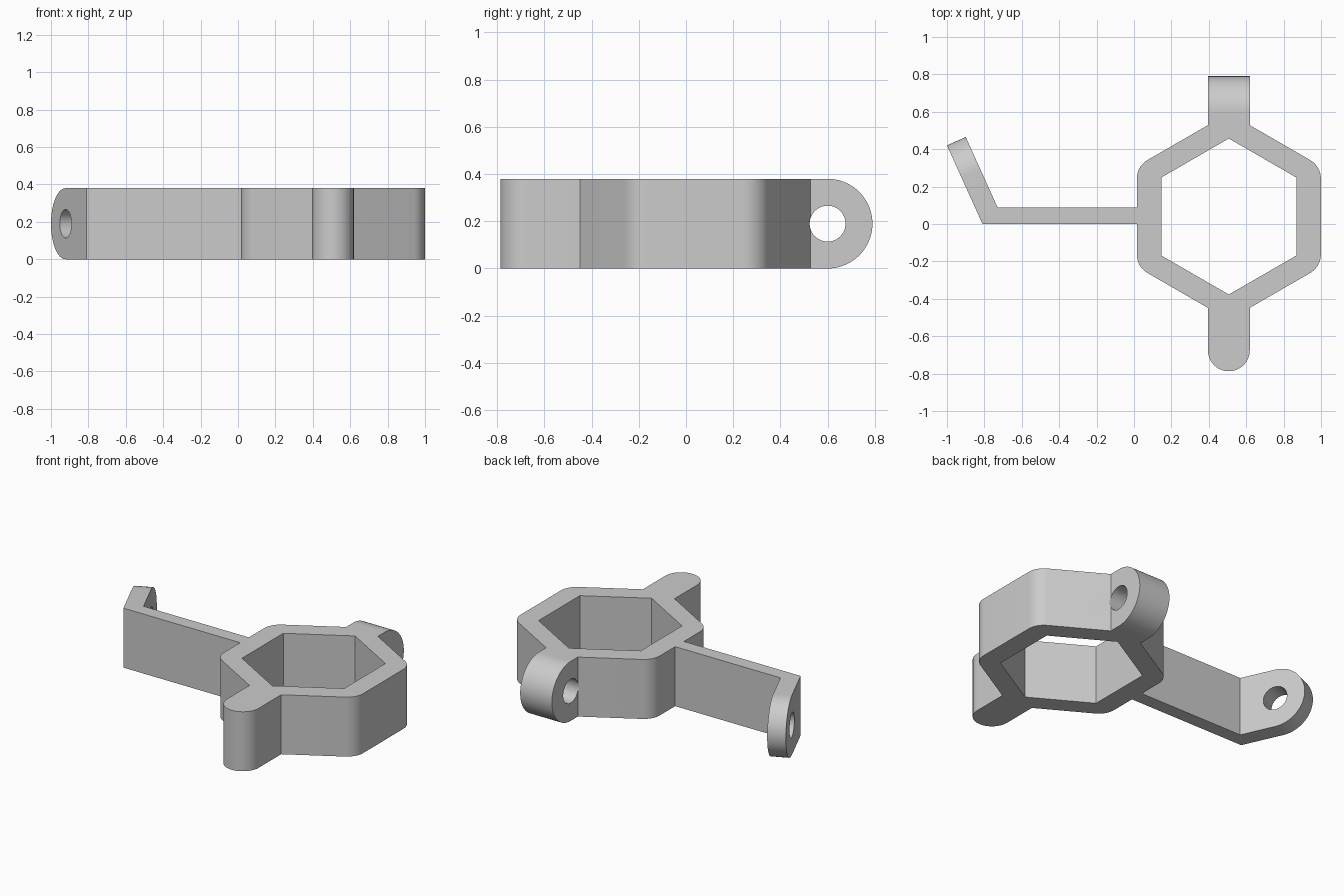
import bpy, bmesh
from math import cos, sin, tan, pi, radians, sqrt
from mathutils import Matrix, Vector

cube = bpy.data.objects.get("Cube")
if cube:
    bpy.data.objects.remove(cube, do_unlink=True)

HEIGHT = 0.38
MID = HEIGHT / 2
HOLE = 0.076
CX, CY = 0.507, 0.04        # ring centre
TAB = 0.112                 # half width of tab and ear
INNER_R = 0.417             # inner hexagon corner radius
HALF_X = 0.492              # outer half width of the ring
APEX = 0.553                # outer front and back corners of the ring
SLOPE = tan(radians(30))

grey = bpy.data.materials.new("light_grey")
grey.use_nodes = True
grey.diffuse_color = (0.6, 0.6, 0.6, 1)
grey.node_tree.nodes["Principled BSDF"].inputs["Base Color"].default_value = grey.diffuse_color


def arc(cx, cy, r, start, end, steps):
    """Points on an arc, angles in degrees."""
    angles = [radians(start + (end - start) * i / steps) for i in range(steps + 1)]
    return [(round(cx + r * cos(a), 6), round(cy + r * sin(a), 6)) for a in angles]


def circle(cx, cy, r):
    return arc(cx, cy, r, 0, 360, 48)[:-1]


def prism(name, loops, depth, matrix=Matrix()):
    """Extrude an outline, with optional holes, along local z."""
    bm = bmesh.new()
    edges = []
    for loop in loops:
        vs = [bm.verts.new((u, v, 0)) for u, v in loop]
        edges += [bm.edges.new((vs[i - 1], vs[i])) for i in range(len(vs))]
    bmesh.ops.triangle_fill(bm, use_beauty=True, edges=edges, normal=(0, 0, 1))
    result = bmesh.ops.extrude_face_region(bm, geom=bm.faces[:], use_keep_orig=True)
    top = [g for g in result["geom"] if isinstance(g, bmesh.types.BMVert)]
    bmesh.ops.translate(bm, verts=top, vec=(0, 0, depth))
    bmesh.ops.transform(bm, matrix=matrix, verts=bm.verts[:])
    bmesh.ops.recalc_face_normals(bm, faces=bm.faces[:])
    mesh = bpy.data.meshes.new(name)
    bm.to_mesh(mesh)
    bm.free()
    mesh.materials.append(grey)
    obj = bpy.data.objects.new(name, mesh)
    bpy.context.collection.objects.link(obj)
    return obj


def frame(u, v, w, origin):
    """Matrix that maps local axes to u, v, w at an origin."""
    m = Matrix((u, v, w)).transposed().to_4x4()
    m.translation = origin
    return m


def cut(obj, cutter):
    mod = obj.modifiers.new("cut", 'BOOLEAN')
    mod.operation = 'DIFFERENCE'
    mod.solver = 'EXACT'
    mod.object = cutter
    bpy.context.view_layer.objects.active = obj
    bpy.ops.object.modifier_apply(modifier=mod.name)


# Hexagonal ring with rounded side corners
fillet = 0.115
side_x = HALF_X - fillet
side_y = APEX - HALF_X * SLOPE - fillet * SLOPE
outline = [(0, APEX)]
outline += arc(-side_x, side_y, fillet, 120, 180, 10)
outline += arc(-side_x, -side_y, fillet, 180, 240, 10)
outline += [(0, -APEX)]
outline += arc(side_x, -side_y, fillet, 300, 360, 10)
outline += arc(side_x, side_y, fillet, 0, 60, 10)
opening = [(INNER_R * sin(i * pi / 3), INNER_R * cos(i * pi / 3)) for i in range(6)]
ring = prism("hexagon_ring", [outline, opening], HEIGHT, Matrix.Translation((CX, CY, 0)))

# Front tab with a round end, fitted to the ring's front corner
root = -APEX + TAB * SLOPE
tab_outline = [(0, -APEX), (-TAB, root)] + arc(0, -0.715, TAB, 180, 360, 28) + [(TAB, root)]
tab = prism("front_tab", [tab_outline], HEIGHT, Matrix.Translation((CX, CY, 0)))

# Rear ear with a cross hole, fitted to the ring's back corner
EAR_Y = 0.6
across = frame((0, 1, 0), (0, 0, 1), (1, 0, 0), (CX - TAB, 0, 0))
ear_outline = [(0.505, HEIGHT), (0.505, 0)] + arc(EAR_Y, MID, MID, -90, 90, 36)
ear = prism("rear_ear", [ear_outline], 2 * TAB, across)
cut(ear, ring)
pin = prism("pin_cutter", [circle(EAR_Y, MID, HOLE)], 4 * TAB,
            Matrix.Translation((-TAB, 0, 0)) @ across)
for part in (ring, ear):
    cut(part, pin)
bpy.data.objects.remove(pin, do_unlink=True)

# Bent tip: upright plate with a round end and a hole
bend = Vector((-0.81, 0, 0))
along = Vector((-0.412, 0.911, 0)).normalized()
normal = along.cross(Vector((0, 0, 1)))
thick, reach = 0.11, 0.271
tip_outline = [(0, HEIGHT), (0, 0)] + arc(reach, MID, MID, -90, 90, 36)
tip = prism("bent_tip", [tip_outline, circle(reach, MID, HOLE)], thick,
            frame(along, (0, 0, 1), normal, bend))

# Straight arm between the ring and the bent tip
wall = CX - HALF_X
inner = bend + normal * thick
arm_top = 0.088
corner = inner + along * ((arm_top - inner.y) / along.y)
arm = prism("side_arm", [[(bend.x, 0), (wall, 0), (wall, arm_top),
                          (corner.x, arm_top), (inner.x, inner.y)]], HEIGHT)

# Smooth the round faces and keep the edges sharp
for obj in (ring, tab, ear, tip, arm):
    bpy.ops.object.select_all(action='DESELECT')
    obj.select_set(True)
    bpy.context.view_layer.objects.active = obj
    bpy.ops.object.shade_smooth_by_angle(angle=radians(25))
